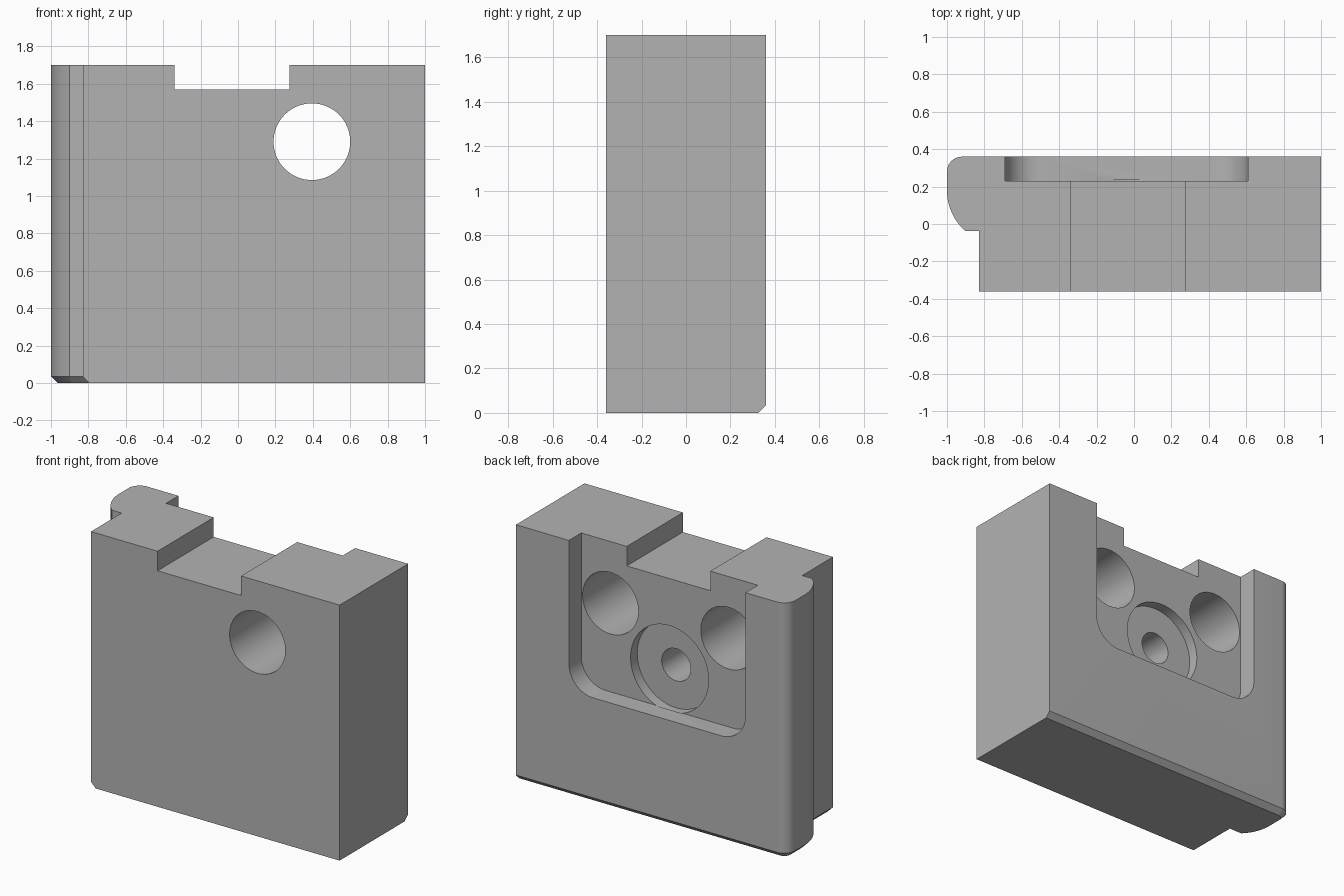
import bpy, bmesh, math
from mathutils import Vector

cube = bpy.data.objects.get("Cube")
if cube:
    bpy.data.objects.remove(cube, do_unlink=True)

H, HALF_D = 1.70, 0.36
POCKET_Y = 0.23          # floor plane of the rear pocket
MID_X = -0.04            # centre line of the rear features


def arc(cx, cy, r, a0, a1, n=16):
    """Points on an arc, angles in degrees."""
    angles = [math.radians(a0 + (a1 - a0) * i / n) for i in range(n + 1)]
    return [(cx + r * math.cos(a), cy + r * math.sin(a)) for a in angles]


def prism(name, outline, to_3d, depth, chamfer=None):
    """Extrude a 2D outline along a vector; optionally chamfer chosen edges."""
    bm = bmesh.new()
    base = bm.faces.new([bm.verts.new(to_3d(u, v)) for u, v in outline])
    ext = bmesh.ops.extrude_face_region(bm, geom=[base], use_keep_orig=True)
    top = [g for g in ext["geom"] if isinstance(g, bmesh.types.BMVert)]
    bmesh.ops.translate(bm, verts=top, vec=depth)
    bmesh.ops.recalc_face_normals(bm, faces=bm.faces[:])
    if chamfer:
        width, rule = chamfer
        bmesh.ops.bevel(bm, geom=[e for e in bm.edges if rule(e)], offset=width,
                        segments=1, affect='EDGES', clamp_overlap=False)
    mesh = bpy.data.meshes.new(name)
    bm.to_mesh(mesh)
    bm.free()
    obj = bpy.data.objects.new(name, mesh)
    bpy.context.collection.objects.link(obj)
    return obj


def cut(body, name, outline, y0, y1):
    """Subtract an x-z outline running from y0 to y1."""
    tool = prism(name, outline, lambda x, z: (x, y0, z), Vector((0, y1 - y0, 0)))
    tool.hide_render = True
    mod = body.modifiers.new(name, 'BOOLEAN')
    mod.operation, mod.solver, mod.object = 'DIFFERENCE', 'EXACT', tool
    bpy.ops.object.modifier_apply(modifier=name)
    bpy.data.objects.remove(tool, do_unlink=True)


def circle(x, z, r):
    return arc(x, z, r, 0, 360, 64)[:-1]


def chamfered(edge):
    """Bottom edges, except along the front and the plain left side."""
    a, b = (v.co for v in edge.verts)
    if max(a.z, b.z) > 0.001:
        return False
    m = (a + b) / 2
    return m.y > -HALF_D + 0.001 and m.x < 0.999


# Block with a rounded flange along its right side
plan = [(-0.83, -HALF_D), (1, -HALF_D), (1, HALF_D)]
plan += arc(-0.92, 0.28, 0.08, 90, 180, 10)
plan += arc(-0.71, 0.18, 0.29, 180, 228.5, 12)
plan += [(-0.83, -0.037)]
block = prism("block", plan, lambda x, y: (x, y, 0), Vector((0, 0, H)),
              (0.035, chamfered))
bpy.context.view_layer.objects.active = block
block.select_set(True)

# Rear pocket with rounded lower corners, open at the top
r, left, right, floor = 0.18, -0.69, 0.61, 0.70
pocket = [(right, H + 0.1), (left, H + 0.1)]
pocket += arc(left + r, floor + r, r, 180, 270)
pocket += arc(right - r, floor + r, r, 270, 360)
cut(block, "pocket", pocket, POCKET_Y, 0.5)

# Notch through the top edge
cut(block, "notch", [(-0.34, 1.57), (0.275, 1.57), (0.275, 1.9), (-0.34, 1.9)],
    -0.5, 0.5)

# Through hole, matching blind hole, and counterbored centre hole
cut(block, "through_hole", circle(MID_X + 0.435, 1.29, 0.205), -0.5, 0.3)
cut(block, "blind_hole", circle(MID_X - 0.435, 1.29, 0.205), -0.27, 0.3)
cut(block, "counterbore", circle(MID_X, 0.97, 0.287), POCKET_Y - 0.07, POCKET_Y + 0.005)
cut(block, "centre_hole", circle(MID_X, 0.97, 0.107), -0.15, 0.3)

# Plain grey material
grey = bpy.data.materials.new("plain grey")
grey.use_nodes = True
colour = (0.45, 0.45, 0.45, 1)
grey.diffuse_color = colour
grey.node_tree.nodes["Principled BSDF"].inputs["Base Color"].default_value = colour
block.data.materials.clear()
block.data.materials.append(grey)
bpy.ops.object.shade_smooth_by_angle(angle=math.radians(25))
